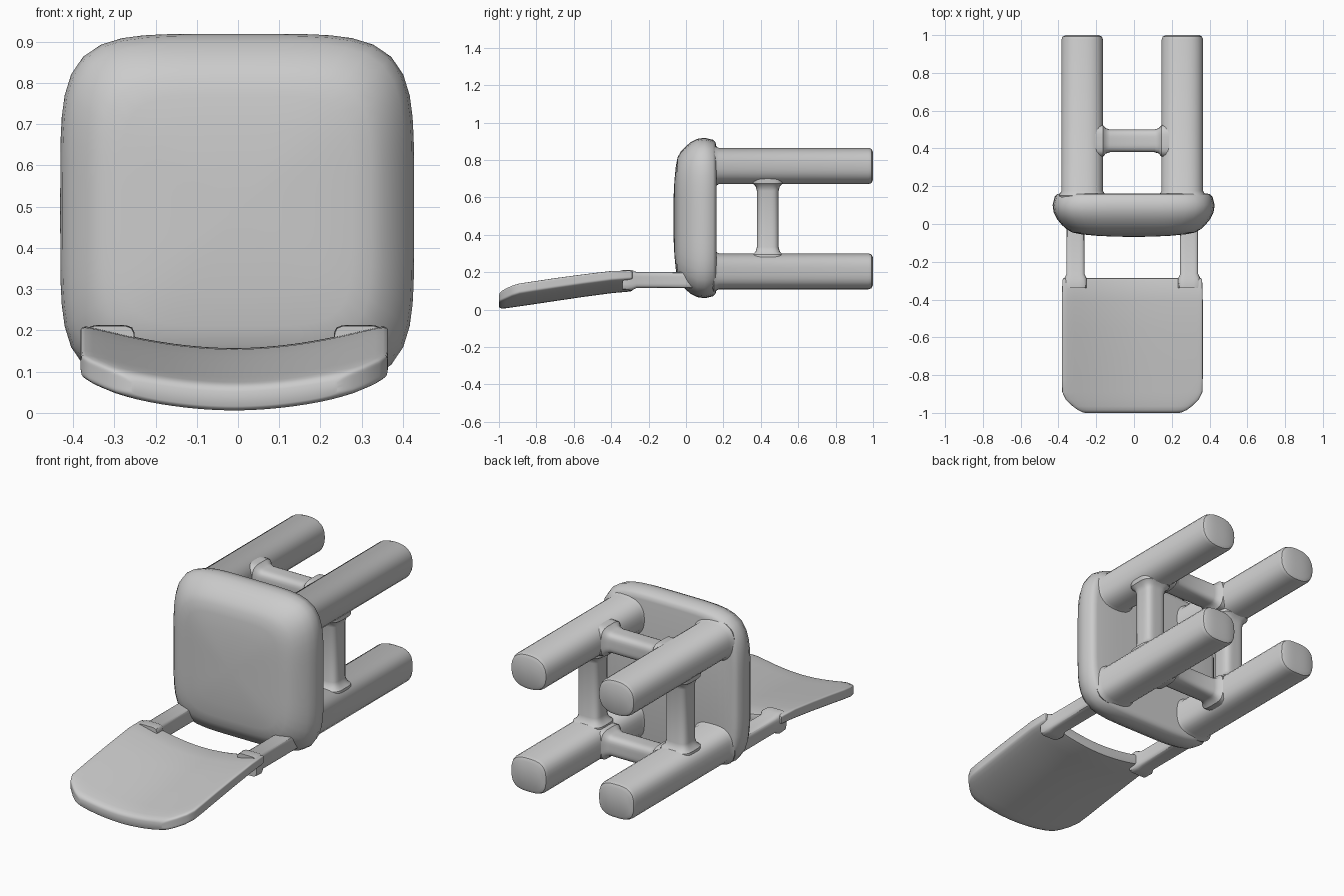
import bpy, bmesh, math

if "Cube" in bpy.data.objects:
    bpy.data.objects.remove(bpy.data.objects["Cube"])

CX = -0.009  # mirror line of legs, posts and backrest


def section(a, b, n, count):
    """Superellipse outline, evenly spread by angle."""
    pts = []
    for i in range(count):
        t = 2 * math.pi * i / count
        c, s = math.cos(t), math.sin(t)
        r = (abs(c) ** n + abs(s) ** n) ** (-1 / n)
        pts.append((a * r * c, b * r * s))
    return pts


def loft(name, rings, angle=40):
    """Skin matching rings and close both ends with strips of quads."""
    bm = bmesh.new()
    rows = [[bm.verts.new(p) for p in ring] for ring in rings]
    n = len(rows[0])
    for r0, r1 in zip(rows, rows[1:]):
        for i in range(n):
            j = (i + 1) % n
            bm.faces.new((r0[i], r0[j], r1[j], r1[i]))
    for row in (rows[0], rows[-1]):
        for i in range(n // 2):
            quad = [row[i], row[i + 1], row[(n - i - 1) % n], row[(n - i) % n]]
            bm.faces.new(list(dict.fromkeys(quad)))
    bmesh.ops.recalc_face_normals(bm, faces=bm.faces)
    mesh = bpy.data.meshes.new(name)
    bm.to_mesh(mesh)
    bm.free()
    obj = bpy.data.objects.new(name, mesh)
    bpy.context.collection.objects.link(obj)
    bpy.ops.object.select_all(action='DESELECT')
    obj.select_set(True)
    bpy.context.view_layer.objects.active = obj
    bpy.ops.object.shade_smooth_by_angle(angle=math.radians(angle))
    return obj


def bar(name, axis, center, half, n, stations, count=32):
    """Bar along an axis; stations are (position, added half width)."""
    rings = []
    for pos, grow in stations:
        ring = []
        for u, v in section(half[0] + grow, half[1] + grow, n, count):
            p = [center[0] + u, center[1] + v]
            p.insert("xyz".index(axis), pos)
            ring.append(p)
        rings.append(ring)
    return loft(name, rings)


# seat: rounded square cushion facing -y, flat underneath
profile = [(0.162, 0.385), (0.158, 0.405), (0.145, 0.418), (0.10, 0.429),
           (0.06, 0.423), (0.025, 0.405), (-0.005, 0.38), (-0.028, 0.355),
           (-0.045, 0.325), (-0.054, 0.28), (-0.062, 0.20), (-0.067, 0.10),
           (-0.068, 0.02)]
loft("seat", [[(-0.002 + u, y, 0.49 + v) for u, v in section(h, h, 5, 64)]
              for y, h in profile])

# legs, with softened ends
leg_ends = [(0.10, 0), (0.15, 0.015), (0.175, 0), (0.975, 0), (0.992, -0.006), (1.0, -0.022)]
for side, s in (("left", -1), ("right", 1)):
    x = CX + s * 0.265
    bar(f"upper_leg_{side}", "y", (x, 0.768), (0.11, 0.097), 2.5, leg_ends)
    bar(f"lower_leg_{side}", "y", (x, 0.205), (0.11, 0.096), 3, leg_ends)
    # side stretcher joining the lower and upper leg
    bar(f"side_stretcher_{side}", "z", (x, 0.437), (0.062, 0.058), 4,
        [(0.22, 0.03), (0.295, 0.024), (0.31, 0.007), (0.335, 0),
         (0.635, 0), (0.66, 0.007), (0.675, 0.024), (0.75, 0.03)])
    # post between seat and backrest
    bar(f"back_post_{side}", "y", (CX + s * 0.301, 0.158), (0.048, 0.043), 6,
        [(-0.34, 0.01), (-0.29, 0.012), (-0.265, 0), (0.06, 0)])

# cross stretchers joining left and right legs
for level, z in (("upper", 0.768), ("lower", 0.205)):
    bar(f"cross_stretcher_{level}", "x", (0.44, z), (0.06, 0.055), 4,
        [(CX - 0.23, 0.03), (CX - 0.155, 0.024), (CX - 0.14, 0.007), (CX - 0.118, 0),
         (CX + 0.118, 0), (CX + 0.14, 0.007), (CX + 0.155, 0.024), (CX + 0.23, 0.03)])

# backrest: bent slab, each row is (y, half width, half thickness, centre height)
rows = [(-0.285, 0.36, 0.020, 0.127), (-0.288, 0.366, 0.027, 0.127),
        (-0.30, 0.370, 0.030, 0.127), (-0.40, 0.373, 0.033, 0.121),
        (-0.55, 0.373, 0.034, 0.102), (-0.70, 0.373, 0.035, 0.081),
        (-0.82, 0.373, 0.035, 0.063), (-0.89, 0.371, 0.035, 0.053),
        (-0.93, 0.352, 0.035, 0.047), (-0.965, 0.315, 0.034, 0.041),
        (-0.985, 0.288, 0.032, 0.038), (-0.996, 0.265, 0.026, 0.036),
        (-1.0, 0.25, 0.018, 0.034)]
rings = []
for y, w, t, z in rows:
    pts = []
    for u, v in section(1, 1, 8, 80):
        x = w * u
        pts.append((CX + x, y, z + t * v + 0.062 * (abs(x) / 0.373) ** 1.9))
    rings.append(pts)
loft("backrest", rings)
